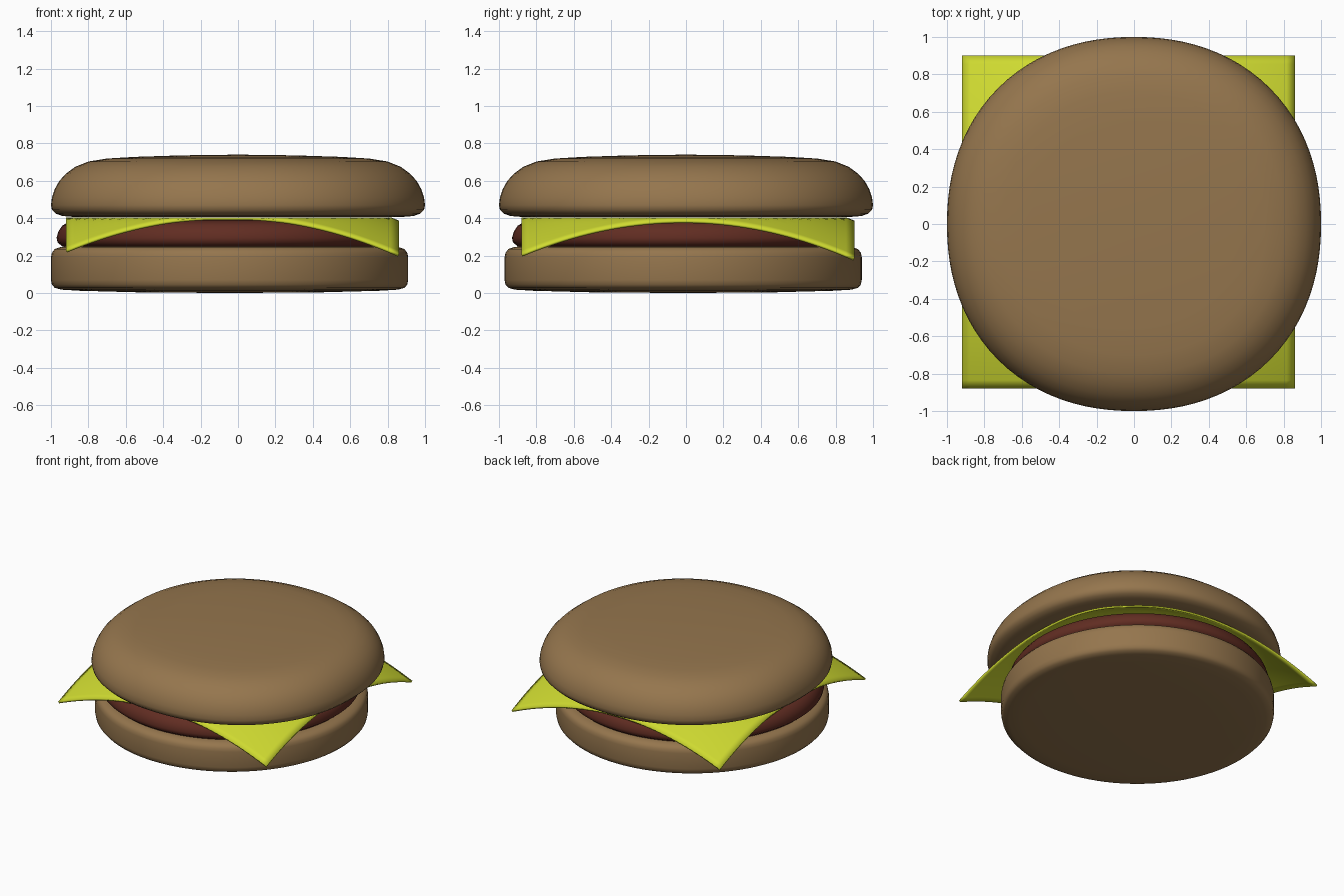
import bpy, bmesh, math

if "Cube" in bpy.data.objects:
    bpy.data.objects.remove(bpy.data.objects["Cube"])


def paint(obj, name, rgb):
    mat = bpy.data.materials.get(name) or bpy.data.materials.new(name)
    mat.diffuse_color = (*rgb, 1)
    mat.use_nodes = True
    mat.node_tree.nodes["Principled BSDF"].inputs["Base Color"].default_value = mat.diffuse_color
    obj.data.materials.append(mat)


def finish(name, bm, colour, rgb, loc, angle):
    bmesh.ops.recalc_face_normals(bm, faces=bm.faces)
    mesh = bpy.data.meshes.new(name)
    bm.to_mesh(mesh)
    bm.free()
    obj = bpy.data.objects.new(name, mesh)
    bpy.context.collection.objects.link(obj)
    obj.location = loc
    paint(obj, colour, rgb)
    bpy.ops.object.select_all(action='DESELECT')
    obj.select_set(True)
    bpy.context.view_layer.objects.active = obj
    bpy.ops.object.shade_smooth_by_angle(angle=math.radians(angle))
    return obj


def disc(name, profile, colour, rgb, loc, power=2.0, n=96):
    """Sweep a (radius, z) profile around z; power > 2 squares the outline a little."""
    bm = bmesh.new()
    rings = []
    for r, z in profile[1:-1]:
        ring = []
        for i in range(n):
            a = 2 * math.pi * i / n
            c, s = math.cos(a), math.sin(a)
            k = r / (abs(c) ** power + abs(s) ** power) ** (1 / power)
            ring.append(bm.verts.new((k * c, k * s, z)))
        rings.append(ring)
    for a, b in zip(rings, rings[1:]):
        for i in range(n):
            j = (i + 1) % n
            bm.faces.new((a[i], a[j], b[j], b[i]))
    # close the poles
    for ring, (_, z) in ((rings[0], profile[0]), (rings[-1], profile[-1])):
        pole = bm.verts.new((0, 0, z))
        for i in range(n):
            bm.faces.new((ring[i], ring[(i + 1) % n], pole))
    return finish(name, bm, colour, rgb, loc, 50)


BUN = (0.30, 0.18, 0.075)

# bottom bun
disc("bottom_bun", [(0, 0), (0.5, 0.004), (0.8, 0.012), (0.90, 0.018), (0.935, 0.028),
                    (0.95, 0.045), (0.955, 0.07), (0.955, 0.19), (0.95, 0.215),
                    (0.935, 0.235), (0.90, 0.247), (0.8, 0.25), (0, 0.25)],
     "bun", BUN, (-0.045, -0.015, 0))

# meat patty
disc("patty", [(0, 0.24), (0.84, 0.242), (0.885, 0.25), (0.91, 0.27), (0.915, 0.295),
               (0.905, 0.33), (0.885, 0.36), (0.85, 0.38), (0.78, 0.388), (0, 0.39)],
     "meat", (0.12, 0.026, 0.016), (-0.055, -0.015, 0))

# top bun, slightly squared outline
disc("top_bun", [(0, 0.41), (0.6, 0.408), (0.88, 0.407), (0.94, 0.412), (0.975, 0.425),
                 (0.995, 0.445), (1.0, 0.47), (0.995, 0.51), (0.98, 0.555),
                 (0.955, 0.60), (0.92, 0.638), (0.87, 0.675), (0.80, 0.703),
                 (0.70, 0.719), (0.55, 0.728), (0.3, 0.736), (0, 0.74)],
     "bun", BUN, (0, 0, 0), power=2.17)

# cheese slice: corners droop with distance from the patty centre
bm = bmesh.new()
bmesh.ops.create_grid(bm, x_segments=40, y_segments=40, size=0.89)
for v in bm.verts:
    x, y = v.co.x + 0.025, v.co.y + 0.025
    v.co.z = -0.24 * max(0, x * x + y * y - 0.765)
cheese = finish("cheese", bm, "cheese", (0.62, 0.70, 0.03), (-0.03, 0.01, 0.405), 40)
for p in cheese.data.polygons:
    if p.normal.z < 0:
        cheese.data.flip_normals()
        break
# slice thickness, kept below the drooping surface
solid = cheese.modifiers.new("thickness", 'SOLIDIFY')
solid.thickness = 0.015
solid.offset = -1
